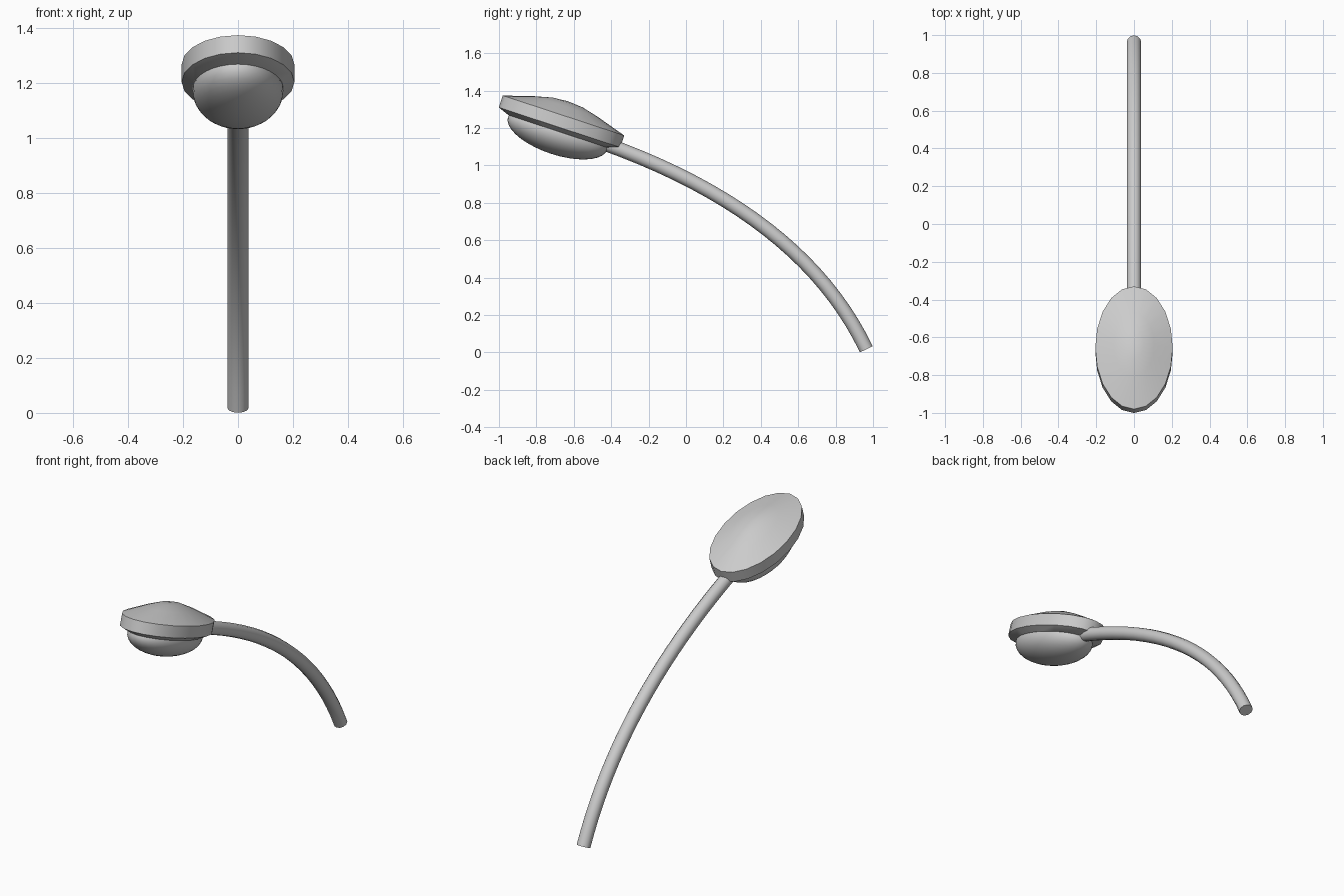
import bpy, bmesh, math
from mathutils import Matrix, Vector

if "Cube" in bpy.data.objects:
    bpy.data.objects.remove(bpy.data.objects["Cube"])

TILT = math.radians(-18.2)
HEAD = Matrix.Translation((0, -0.655, 1.267)) @ Matrix.Rotation(TILT, 4, 'X')


def smooth(obj, angle=30):
    bpy.ops.object.select_all(action='DESELECT')
    obj.select_set(True)
    bpy.context.view_layer.objects.active = obj
    bpy.ops.object.shade_smooth_by_angle(angle=math.radians(angle))


def oval_lathe(name, profile, rx, ry, sides=20):
    """Revolve (relative radius, height) points into a tilted oval part."""
    bm = bmesh.new()
    rings = []
    for r, h in profile:
        if r == 0:
            rings.append([bm.verts.new((0, 0, h))])
        else:
            rings.append([bm.verts.new((rx * r * math.sin(2 * math.pi * i / sides),
                                        ry * r * math.cos(2 * math.pi * i / sides), h))
                          for i in range(sides)])
    for a, b in zip(rings, rings[1:]):
        for i in range(sides):
            j = (i + 1) % sides
            quad = [a[i % len(a)], a[j % len(a)], b[j % len(b)], b[i % len(b)]]
            bm.faces.new(list(dict.fromkeys(quad)))
    bmesh.ops.recalc_face_normals(bm, faces=bm.faces)
    bm.transform(HEAD)
    mesh = bpy.data.meshes.new(name)
    bm.to_mesh(mesh)
    bm.free()
    obj = bpy.data.objects.new(name, mesh)
    bpy.context.collection.objects.link(obj)
    smooth(obj)
    return obj


# Lamp housing: shallow dome, straight rim, tapered underside
oval_lathe("lamp_housing",
           [(0, 0.08), (0.25, 0.073), (0.52, 0.05), (1, 0),
            (1, -0.067), (0.82, -0.09), (0, -0.09)], 0.205, 0.342)

# Glass bulb cover: lower part of an ellipsoid
bulb = [(math.cos(a), -0.1 + 0.115 * math.sin(a))
        for a in (math.radians(30 - 10 * k) for k in range(12))]
oval_lathe("lamp_lens", [(0, bulb[0][1])] + bulb + [(0, -0.215)], 0.165, 0.28, 32)

# Curved arm swept along one bezier segment
start, bend, end = Vector((0, -0.45, 1.122)), Vector((0, 0.618, 0.742)), Vector((0, 0.964, 0.017))
curve = bpy.data.curves.new("arm", 'CURVE')
curve.dimensions = '3D'
curve.bevel_depth = 0.038
curve.bevel_resolution = 4
curve.resolution_u = 20
curve.use_fill_caps = True
spline = curve.splines.new('BEZIER')
spline.bezier_points.add(1)
for p, co in zip(spline.bezier_points, (start, end)):
    p.handle_left_type = p.handle_right_type = 'FREE'
    handle = co.lerp(bend, 2 / 3)
    p.co = co
    p.handle_left = handle if co is end else co * 2 - handle
    p.handle_right = handle if co is start else co * 2 - handle
arm = bpy.data.objects.new("arm", curve)
bpy.context.collection.objects.link(arm)
bpy.ops.object.select_all(action='DESELECT')
arm.select_set(True)
bpy.context.view_layer.objects.active = arm
bpy.ops.object.convert(target='MESH')
arm = bpy.context.view_layer.objects.active
# Weld the end caps to the tube
bm = bmesh.new()
bm.from_mesh(arm.data)
bmesh.ops.remove_doubles(bm, verts=bm.verts, dist=0.0005)
bmesh.ops.recalc_face_normals(bm, faces=bm.faces)
bm.to_mesh(arm.data)
bm.free()
smooth(arm, 40)
